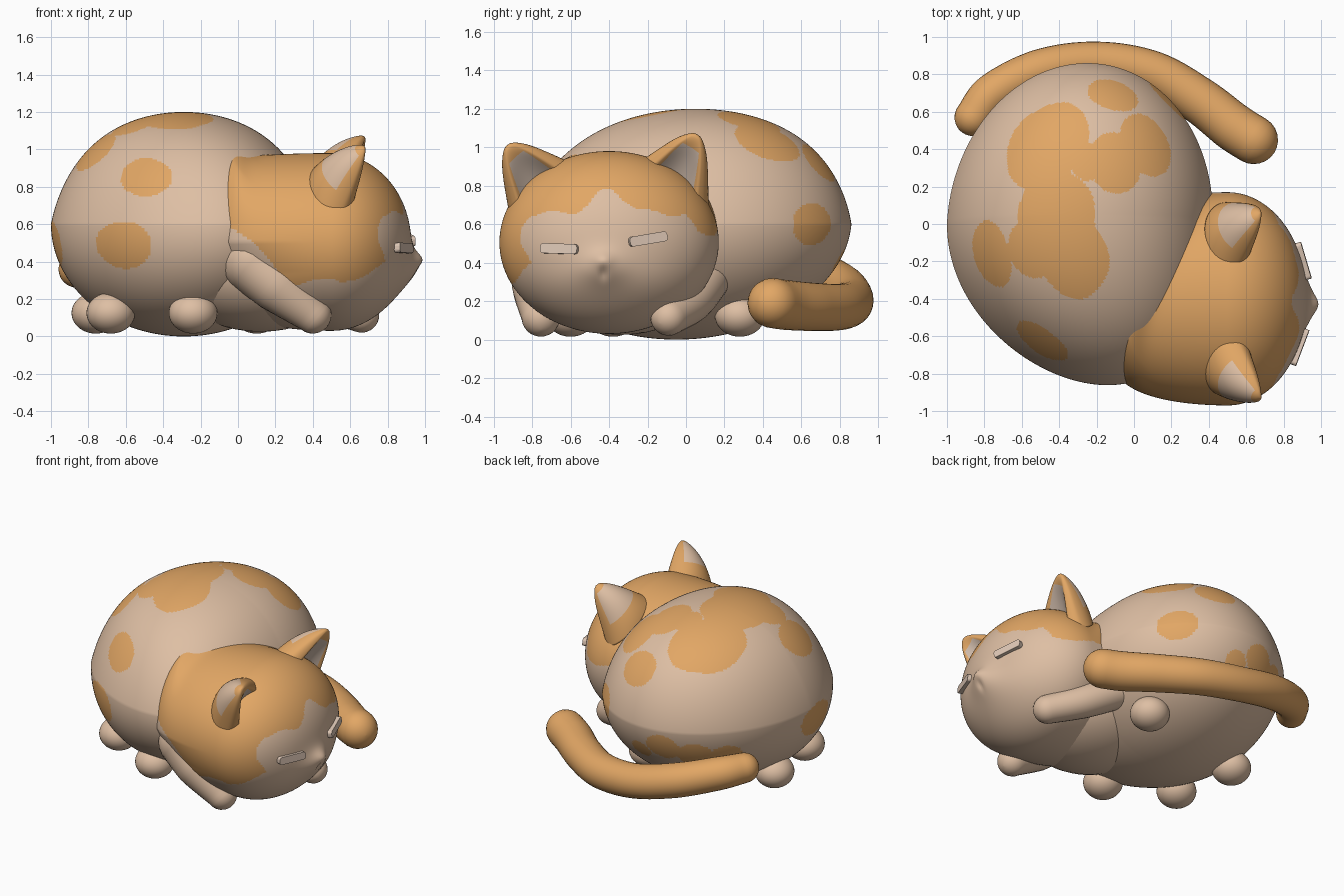
import bpy, bmesh, math
from mathutils import Vector as V

if "Cube" in bpy.data.objects:
    bpy.data.objects.remove(bpy.data.objects["Cube"])


def material(name, rgb):
    m = bpy.data.materials.new(name)
    m.diffuse_color = (*rgb, 1)
    m.use_nodes = True
    m.node_tree.nodes["Principled BSDF"].inputs["Base Color"].default_value = m.diffuse_color
    return m


CREAM = material("cream fur", (0.73, 0.52, 0.37))
ORANGE = material("orange fur", (0.76, 0.385, 0.13))
INNER = material("inner ear", (0.62, 0.49, 0.40))
EYE = material("pale eyelid", (0.74, 0.58, 0.47))


def finish(name, bm, mats, smooth=True):
    bmesh.ops.recalc_face_normals(bm, faces=bm.faces)
    for f in bm.faces:
        f.smooth = smooth
    me = bpy.data.meshes.new(name)
    bm.to_mesh(me)
    bm.free()
    for m in mats:
        me.materials.append(m)
    ob = bpy.data.objects.new(name, me)
    bpy.context.collection.objects.link(ob)
    return ob


def blob(name, place, mats, rule=None, seg=40, rings=24):
    """Unit sphere whose points are moved by place(); rule(unit, point) picks the colour."""
    bm = bmesh.new()
    bmesh.ops.create_uvsphere(bm, u_segments=seg, v_segments=rings, radius=1)
    if rule:
        for f in bm.faces:
            u = f.calc_center_median().normalized()
            f.material_index = rule(u, place(u))
    for v in bm.verts:
        v.co = place(v.co.normalized())
    return finish(name, bm, mats)


def ellipsoid(name, c, r, mat):
    return blob(name, lambda u: V([c[i] + r[i] * u[i] for i in range(3)]), [mat])


def tube(name, pts, radii, mat, sides=28):
    """Round-ended tube along a smooth path."""
    pts = [V(p) for p in pts]
    ext = [2 * pts[0] - pts[1]] + pts + [2 * pts[-1] - pts[-2]]
    path = []
    for i in range(len(pts) - 1):
        a, b, c, d = ext[i:i + 4]
        for k in range(8 if i < len(pts) - 2 else 9):
            t = k / 8
            p = 0.5 * (2 * b + (c - a) * t + (2 * a - 5 * b + 4 * c - d) * t * t
                       + (3 * b - a - 3 * c + d) * t ** 3)
            path.append((p, radii[i] * (1 - t) + radii[i + 1] * t))
    t0 = (path[0][0] - path[1][0]).normalized()
    t1 = (path[-1][0] - path[-2][0]).normalized()
    caps = [math.radians(a) for a in (15, 30, 45, 60, 75, 88)]
    (p0, r0), (p1, r1) = path[0], path[-1]
    path = ([(p0 + t0 * r0 * math.sin(a), r0 * math.cos(a)) for a in reversed(caps)] + path
            + [(p1 + t1 * r1 * math.sin(a), r1 * math.cos(a)) for a in caps])
    bm = bmesh.new()
    rows = []
    for i, (p, r) in enumerate(path):
        tan = (path[min(i + 1, len(path) - 1)][0] - path[max(i - 1, 0)][0]).normalized()
        side = tan.cross(V((0, 0, 1))).normalized()
        up = side.cross(tan)
        rows.append([bm.verts.new(p + r * (side * math.cos(j * math.tau / sides)
                                           + up * math.sin(j * math.tau / sides)))
                     for j in range(sides)])
    for a, b in zip(rows, rows[1:]):
        for j in range(sides):
            k = (j + 1) % sides
            bm.faces.new((a[j], a[k], b[k], b[j]))
    bm.faces.new(rows[0])
    bm.faces.new(rows[-1])
    return finish(name, bm, [mat])


# Body: large egg, fuller towards the shoulder, with orange spots
BC, BR, LEAN, SHOULDER = V((-0.29, 0, 0.6)), V((0.71, 0.86, 0.6)), 0.05, 0.15


def body_place(u):
    k = 1 - 0.16 * max(u.z, 0) * (1 - u.z)
    x = BC.x + BR.x * u.x * k + SHOULDER * min(u.y, 0) ** 2 + 0.04 * max(u.y, 0)
    return V((x, BR.y * u.y * k + LEAN * u.z, BC.z + BR.z * u.z))


SPOTS = [(-.48, .45, 1.1, .25), (.07, .43, 1.02, .18), (-.1, .33, 1.12, .16), (-.25, .33, 1.15, .1),
         (-.43, .04, 1.2, .23), (-.33, -.18, 1.17, .2), (-.56, -.14, 1.13, .14), (-.45, .22, 1.18, .09),
         (-.1, .74, .93, .15), (-.77, -.16, .98, .16), (-.5, -.63, .84, .14), (-.63, -.72, .48, .155),
         (-1, -.08, .5, .15), (.18, .66, .6, .14), (-.38, .82, .47, .12), (-.58, .72, .42, .12),
         (-.72, .58, .42, .1), (-.2, .83, .4, .08)]
SPOT_DIRS = []
for x, y, z, r in SPOTS:
    uz = (z - BC.z) / BR.z
    uy = (y - LEAN * uz) / BR.y
    ux = (x - BC.x - SHOULDER * min(uy, 0) ** 2 - 0.04 * max(uy, 0)) / BR.x
    SPOT_DIRS.append((V((ux, uy, uz)).normalized(), r / 0.74))


def body_rule(u, p):
    wob = 1 + 0.06 * math.sin(14 * p.x + 3) * math.sin(13 * p.y + 9 * p.z)
    return int(any((u - d).length < r * wob for d, r in SPOT_DIRS))


blob("body", body_place, [CREAM, ORANGE], body_rule, 300, 190)

# Chest between the body and the head
ellipsoid("chest", (0.12, -0.33, 0.37), (0.5, 0.47, 0.345), CREAM)


def bump(y, z, cy, cz, sy, sz):
    return math.exp(-((y - cy) / sy) ** 2 - ((z - cz) / sz) ** 2)


# Head: face towards +x with a soft muzzle, stretched back into the body as a hood
def head_place(u):
    if u.x >= 0:
        p = V((0.5 + 0.425 * u.x, -0.4 + 0.57 * u.y, 0.505 + 0.475 * u.z))
        p.x += 0.02 * bump(p.y, p.z, -0.42, 0.3, 0.3, 0.12)
        p.x += 0.045 * bump(p.y, p.z, -0.43, 0.38, 0.12, 0.09)
        p.x += 0.022 * bump(p.y, p.z, -0.43, 0.415, 0.05, 0.04)
        p.x -= 0.016 * bump(p.y, p.z, -0.43, 0.345, 0.02, 0.035)
    else:
        rad = max(math.sqrt(max(1 - u.x * u.x, 0)), 1e-4)
        ky = rad ** (0.35 if u.z > 0 else 0.35 + 0.4 * min(-u.z * 3, 1)) / rad
        kz = rad ** (0.13 if u.z > 0 else 0.4) / rad
        p = V((0.5 + 0.64 * u.x, -0.4 + 0.57 * u.y * ky, 0.505 + 0.475 * u.z * kz))
    # raised rim where the hood meets the body
    w = p.y + 0.8
    d = p.x - (-0.03 - 0.147 * w + 0.598 * w * w)
    if u.z > 0:
        p.z += 0.05 * math.exp(-(d / 0.08) ** 2) * min(u.z * 2, 1)
    return p


def head_rule(u, p):
    side = min(max((p.y + 0.5) / 0.5, 0), 1)
    low = max(0.29 + 0.27 * side, 0.56 - 0.95 * p.x) + 0.02 * math.sin(17 * p.x)
    if p.x > 0.55:
        low += 0.4 * (p.x - 0.55) * (1 - side)
    brow = 0.655 + 0.12 * math.exp(-((p.y + 0.4) / 0.12) ** 2) + 0.015 * math.sin(25 * p.y)
    face = p.x > 0.765 + 0.02 * math.sin(20 * p.z) and p.z < brow
    return 0 if face or p.z < low else 1


blob("head", head_place, [CREAM, ORANGE], head_rule, 240, 160)


# Closed eyes: thin rounded bars lying on the face
def eye(name, c, yaw, roll):
    bm = bmesh.new()
    bmesh.ops.create_cube(bm, size=1)
    for v in bm.verts:
        v.co = V((v.co.x * 0.05, v.co.y * 0.205, v.co.z * 0.052))
    edges = [e for e in bm.edges if abs(e.verts[0].co.x - e.verts[1].co.x) > 0.01]
    bmesh.ops.bevel(bm, geom=edges, offset=0.018, segments=4, profile=0.5, affect='EDGES')
    ob = finish(name, bm, [EYE], False)
    ob.location = c
    ob.rotation_euler = (roll, -0.05, yaw)


eye("eye_right", (0.878, -0.655, 0.472), -0.36, -0.03)
eye("eye_left", (0.897, -0.2, 0.522), 0.28, 0.16)


# Ears: tapered, hollow in front, bulging behind with a pale patch
def ear(name, base, tip, side):
    base, side = V(base), V(side).normalized()
    axis = V(tip) - base
    front = side.cross(axis).normalized()
    if front.x < 0:
        front = -front
    bm = bmesh.new()
    n, m = 64, 36
    rows = []
    for i in range(m + 1):
        t = i / m
        end = math.sqrt(max(1 - t ** 7, 0.0004))
        w = 0.215 * (1 - 0.74 * t) * end
        row = []
        for j in range(n):
            a = (j + 0.5) * math.tau / n
            c, s = math.cos(a), math.sin(a)
            if s > 0:
                hollow = max(0, 1 - (c / 0.72) ** 2) * max(0, 1 - t ** 3)
                d = s * w * 0.5 - 0.5 * w * hollow
            else:
                d = s * (0.17 * (1 - 0.75 * t ** 1.8)) * end
            row.append(bm.verts.new(base + axis * t + side * c * w + front * d))
        rows.append(row)
    for i in range(m):
        for j in range(n):
            k = (j + 1) % n
            f = bm.faces.new((rows[i][j], rows[i][k], rows[i + 1][k], rows[i + 1][j]))
            a = (j + 1) * math.tau / n
            c, s, t = math.cos(a), math.sin(a), i / m
            if s > 0 and abs(c) < 0.62 and t < 0.76:
                f.material_index = 1
            elif s < 0 and abs(c) < 0.9 and 0.36 < t < 0.9:
                f.material_index = 2
    bm.faces.new(rows[-1])
    bm.faces.new(rows[0])
    finish(name, bm, [ORANGE, INNER, CREAM])


ear("ear_right", (0.53, -0.75, 0.77), (0.675, -0.93, 1.01), (0, 0.74, 0.67))
ear("ear_left", (0.53, -0.07, 0.8), (0.675, 0.06, 1.065), (0, -0.85, 0.53))

# Front legs, with a broad shoulder on the near side
tube("front_leg_right", [(0.08, -0.725, 0.4), (0.22, -0.755, 0.27), (0.4, -0.755, 0.115)],
     [0.17, 0.15, 0.1], CREAM)
tube("front_leg_left", [(0.22, 0.12, 0.33), (0.45, 0.03, 0.2), (0.66, -0.09, 0.115)],
     [0.12, 0.11, 0.095], CREAM)

# Small round feet
for i, (x, y) in enumerate([(-0.68, -0.38), (-0.24, -0.6), (-0.76, 0.08), (0.1, 0.28)]):
    ellipsoid(f"foot_{i + 1}", (x, y, 0.125), (0.13, 0.13, 0.11), CREAM)

# Tail curling round the back
tube("tail", [(-0.86, 0.57, 0.36), (-0.75, 0.7, 0.34), (-0.5, 0.82, 0.27), (-0.2, 0.86, 0.2),
              (0.1, 0.805, 0.17), (0.35, 0.66, 0.17), (0.53, 0.52, 0.18), (0.64, 0.45, 0.19)],
     [0.1, 0.11, 0.115, 0.115, 0.12, 0.125, 0.13, 0.13], ORANGE)
